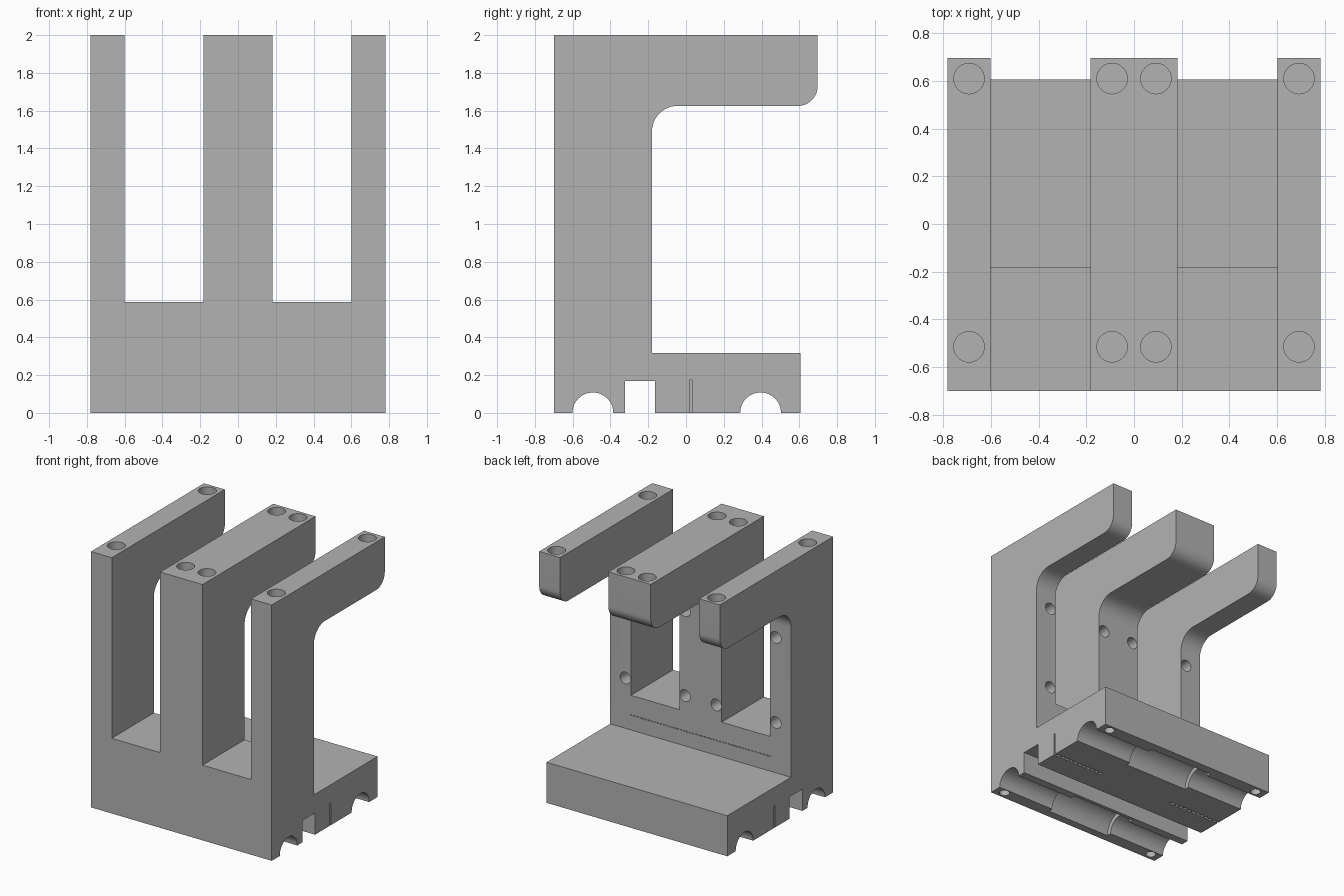
import bpy, bmesh, math
from mathutils import Matrix

if "Cube" in bpy.data.objects:
    bpy.data.objects.remove(bpy.data.objects["Cube"], do_unlink=True)

grey = bpy.data.materials.new("plain_grey")
grey.use_nodes = True
GREY = (0.45, 0.45, 0.45, 1)
grey.diffuse_color = GREY
grey.node_tree.nodes["Principled BSDF"].inputs["Base Color"].default_value = GREY

W = 0.782  # half width


def finish(bm, name):
    bmesh.ops.recalc_face_normals(bm, faces=bm.faces)
    mesh = bpy.data.meshes.new(name)
    bm.to_mesh(mesh)
    bm.free()
    ob = bpy.data.objects.new(name, mesh)
    bpy.context.collection.objects.link(ob)
    return ob


def add_box(bm, x0, x1, y0, y1, z0, z1):
    m = Matrix.Translation(((x0 + x1) / 2, (y0 + y1) / 2, (z0 + z1) / 2))
    m = m @ Matrix.Diagonal((x1 - x0, y1 - y0, z1 - z0, 1))
    bmesh.ops.create_cube(bm, size=1, matrix=m)


def add_rod(bm, centre, radius, length, axis, sides=40):
    turn = {"X": Matrix.Rotation(math.pi / 2, 4, "Y"),
            "Y": Matrix.Rotation(math.pi / 2, 4, "X"),
            "Z": Matrix.Identity(4)}[axis]
    bmesh.ops.create_cone(bm, cap_ends=True, segments=sides, radius1=radius, radius2=radius,
                          depth=length, matrix=Matrix.Translation(centre) @ turn)


def arc(cy, cz, r, start, end, steps=12):
    angles = [math.radians(start + (end - start) * i / steps) for i in range(steps + 1)]
    return [(cy + r * math.cos(a), cz + r * math.sin(a)) for a in angles]


# Side profile, extruded across the width
profile = [(-0.7, 0), (-0.7, 2), (0.697, 2)]
profile += arc(0.592, 1.73, 0.105, 0, -90)
profile += arc(-0.045, 1.49, 0.135, 90, 180)
profile += [(-0.18, 0.317), (0.607, 0.317), (0.607, 0)]
bm = bmesh.new()
side = bm.faces.new([bm.verts.new((-W, y, z)) for y, z in profile])
ext = bmesh.ops.extrude_face_region(bm, geom=[side])
bmesh.ops.translate(bm, vec=(2 * W, 0, 0),
                    verts=[v for v in ext["geom"] if isinstance(v, bmesh.types.BMVert)])
body = finish(bm, "carriage_bracket")
body.data.materials.append(grey)

cutters = []

# Two tall openings between the arms, and the channel under the base
bm = bmesh.new()
for x0, x1 in ((-0.602, -0.183), (0.183, 0.602)):
    add_box(bm, x0, x1, -1, 1, 0.588, 2.2)
add_box(bm, -1, 1, -0.322, -0.165, -0.1, 0.17)
cutters.append(finish(bm, "opening_cutter"))

# Rod grooves, then the wider bearing pockets
for name, radius, length in (("rod_groove_cutter", 0.108, 2), ("bearing_pocket_cutter", 0.145, 0.56)):
    bm = bmesh.new()
    for y in (-0.493, 0.395):
        add_rod(bm, (0, y, 0), radius, length, "X", 48)
    cutters.append(finish(bm, name))

# Blind holes in the arm tops, the uprights and the base corners
bm = bmesh.new()
for s in (-1, 1):
    for x in (0.692, 0.092):
        for y in (-0.515, 0.61):
            add_rod(bm, (s * x, y, 2), 0.064, 0.4, "Z")
    for x in (0.65, 0.135):
        for z in (0.71, 1.375):
            add_rod(bm, (s * x, -0.18, z), 0.046, 0.3, "Y", 28)
    for y in (-0.645, 0.553):
        add_rod(bm, (s * 0.7, y, 0), 0.038, 0.36, "Z", 28)
cutters.append(finish(bm, "hole_cutter"))

# Belt slits running in from both ends
bm = bmesh.new()
for x0, x1 in ((-1, -0.32), (0.32, 1)):
    add_box(bm, x0, x1, 0.018, 0.031, -0.1, 0.175)
cutters.append(finish(bm, "belt_slit_cutter"))

# Belt tooth notches
bm = bmesh.new()
for s in (-1, 1):
    for i in range(11):
        x = s * (0.345 + i * 0.04)
        add_box(bm, x - 0.011, x + 0.011, 0.025, 0.042, -0.1, 0.175)
cutters.append(finish(bm, "belt_tooth_cutter"))

# Dotted row of fine slots low on the upright
bm = bmesh.new()
for i in range(48):
    x = -0.6 + 1.2 * i / 47
    add_box(bm, x - 0.007, x + 0.007, -0.2, -0.1, 0.43, 0.436)
cutters.append(finish(bm, "dotted_row_cutter"))

for cutter in cutters:
    mod = body.modifiers.new(cutter.name, "BOOLEAN")
    mod.operation = "DIFFERENCE"
    mod.solver = "EXACT"
    mod.object = cutter
    cutter.hide_render = True

# Bake the cuts, then drop the cutters
bpy.context.view_layer.update()
baked = bpy.data.meshes.new_from_object(body.evaluated_get(bpy.context.evaluated_depsgraph_get()))
body.modifiers.clear()
body.data = baked
baked.name = "carriage_bracket"
baked.materials.clear()
baked.materials.append(grey)
for poly in baked.polygons:
    poly.material_index = 0
for cutter in cutters:
    bpy.data.objects.remove(cutter, do_unlink=True)

bpy.ops.object.select_all(action="DESELECT")
body.select_set(True)
bpy.context.view_layer.objects.active = body
bpy.ops.object.shade_smooth_by_angle(angle=math.radians(30))
